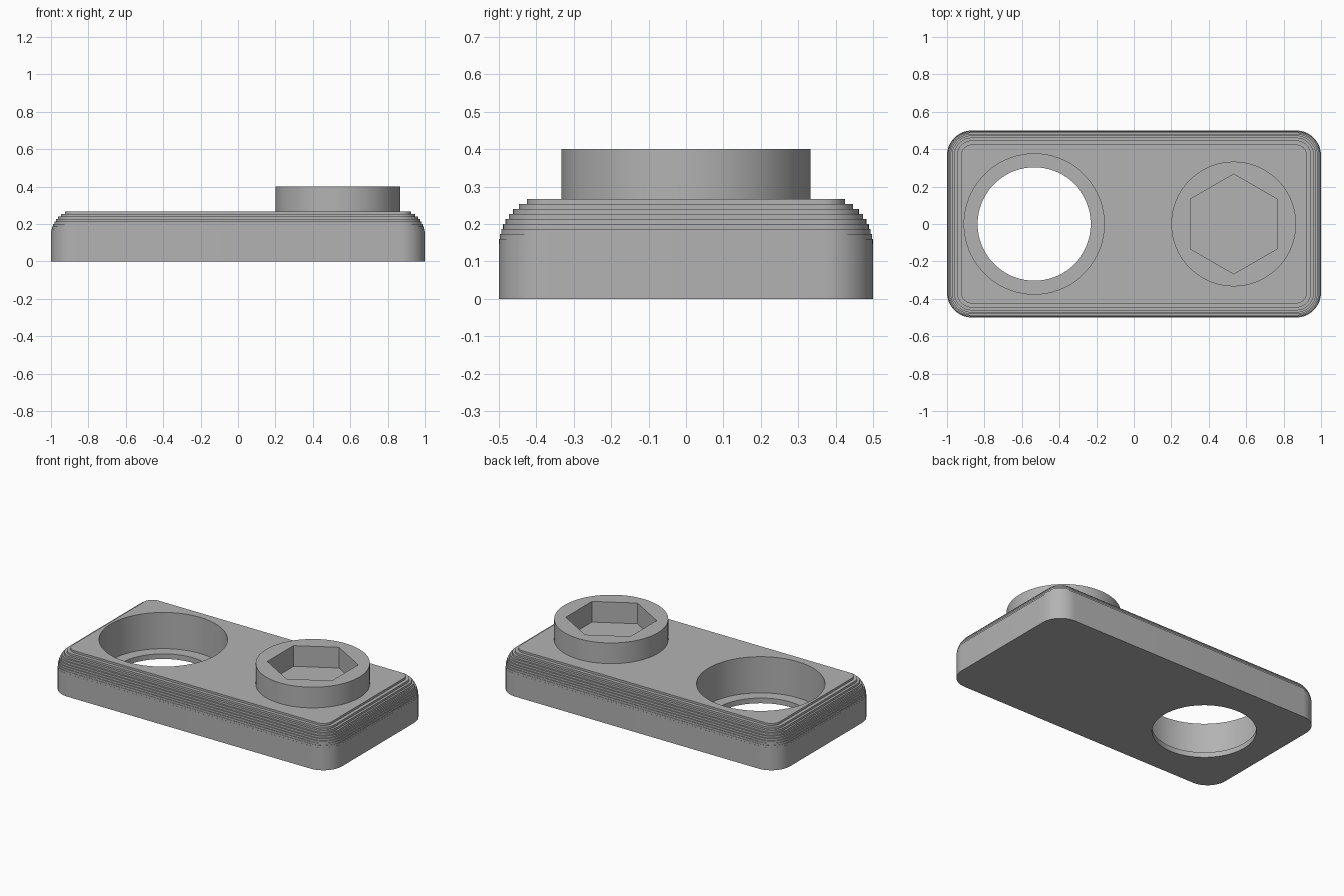
import bpy
import bmesh
from math import cos, sin, pi, sqrt

if "Cube" in bpy.data.objects:
    bpy.data.objects.remove(bpy.data.objects["Cube"], do_unlink=True)

UNIT = 1 / 15            # design grid: the plate is 30 x 15 units
TOP = 4 * UNIT           # plate thickness
ROUND = 2 * UNIT         # corner and edge radius
STEPS = 10

grey = bpy.data.materials.new("plain grey")
grey.use_nodes = True
colour = (0.45, 0.45, 0.45, 1)
grey.diffuse_color = colour
grey.node_tree.nodes["Principled BSDF"].inputs["Base Color"].default_value = colour


def circle(x, radius, sides, start=0.0):
    return [(x + radius * cos(start + 2 * pi * i / sides),
             radius * sin(start + 2 * pi * i / sides)) for i in range(sides)]


def rounded_rectangle(inset, corner_points=12):
    points = []
    for corner, (sx, sy) in enumerate([(1, 1), (-1, 1), (-1, -1), (1, -1)]):
        for i in range(corner_points + 1):
            a = (corner + i / corner_points) * pi / 2
            points.append((sx * (1 - ROUND) + (ROUND - inset) * cos(a),
                           sy * (0.5 - ROUND) + (ROUND - inset) * sin(a)))
    return points


def loft(name, sections):
    """Solid through a list of (outline, height) sections, capped at both ends."""
    bm = bmesh.new()
    rings = [[bm.verts.new((x, y, z)) for x, y in outline] for outline, z in sections]
    for low, high in zip(rings, rings[1:]):
        for i in range(len(low)):
            j = (i + 1) % len(low)
            bm.faces.new((low[i], low[j], high[j], high[i]))
    bm.faces.new(rings[0][::-1])
    bm.faces.new(rings[-1])
    mesh = bpy.data.meshes.new(name)
    bm.to_mesh(mesh)
    bm.free()
    mesh.materials.append(grey)
    obj = bpy.data.objects.new(name, mesh)
    bpy.context.collection.objects.link(obj)
    return obj


def activate(obj):
    bpy.ops.object.select_all(action="DESELECT")
    obj.select_set(True)
    bpy.context.view_layer.objects.active = obj


def cut(obj, cutter):
    cutter.hide_render = True
    mod = obj.modifiers.new("cut", "BOOLEAN")
    mod.operation = "DIFFERENCE"
    mod.solver = "EXACT"
    mod.object = cutter
    activate(obj)
    bpy.ops.object.modifier_apply(modifier=mod.name)
    bpy.data.objects.remove(cutter, do_unlink=True)


# Plate with a finely stepped, rounded upper edge
sections = [(rounded_rectangle(0), 0)]
for step in range(STEPS):
    inset = ROUND * (1 - sqrt(1 - (step / STEPS) ** 2))
    base = TOP - ROUND + ROUND * step / STEPS
    if step:
        sections.append((rounded_rectangle(inset), base))
    sections.append((rounded_rectangle(inset), base + ROUND / STEPS))
plate = loft("plate", sections)

# Wide socket with a thin lip around a through hole
socket_x = -8 * UNIT
bore = circle(socket_x, 0.375, 96)
hole = circle(socket_x, 0.303, 96)
cut(plate, loft("socket_cutter", [(hole, -0.1), (hole, UNIT / 2), (bore, UNIT / 2), (bore, 0.5)]))

# Round boss with a hexagonal recess down to the plate surface
boss_x = 8 * UNIT
rim = circle(boss_x, 5 * UNIT, 96)
hexagon = circle(boss_x, 4 * UNIT, 6, pi / 2)
boss = loft("boss", [(rim, TOP - 0.02), (rim, 6 * UNIT)])
cut(boss, loft("hexagon_cutter", [(hexagon, 0.1), (hexagon, 0.6)]))

for part in (plate, boss):
    activate(part)
    bpy.ops.object.shade_smooth_by_angle(angle=pi / 6)
